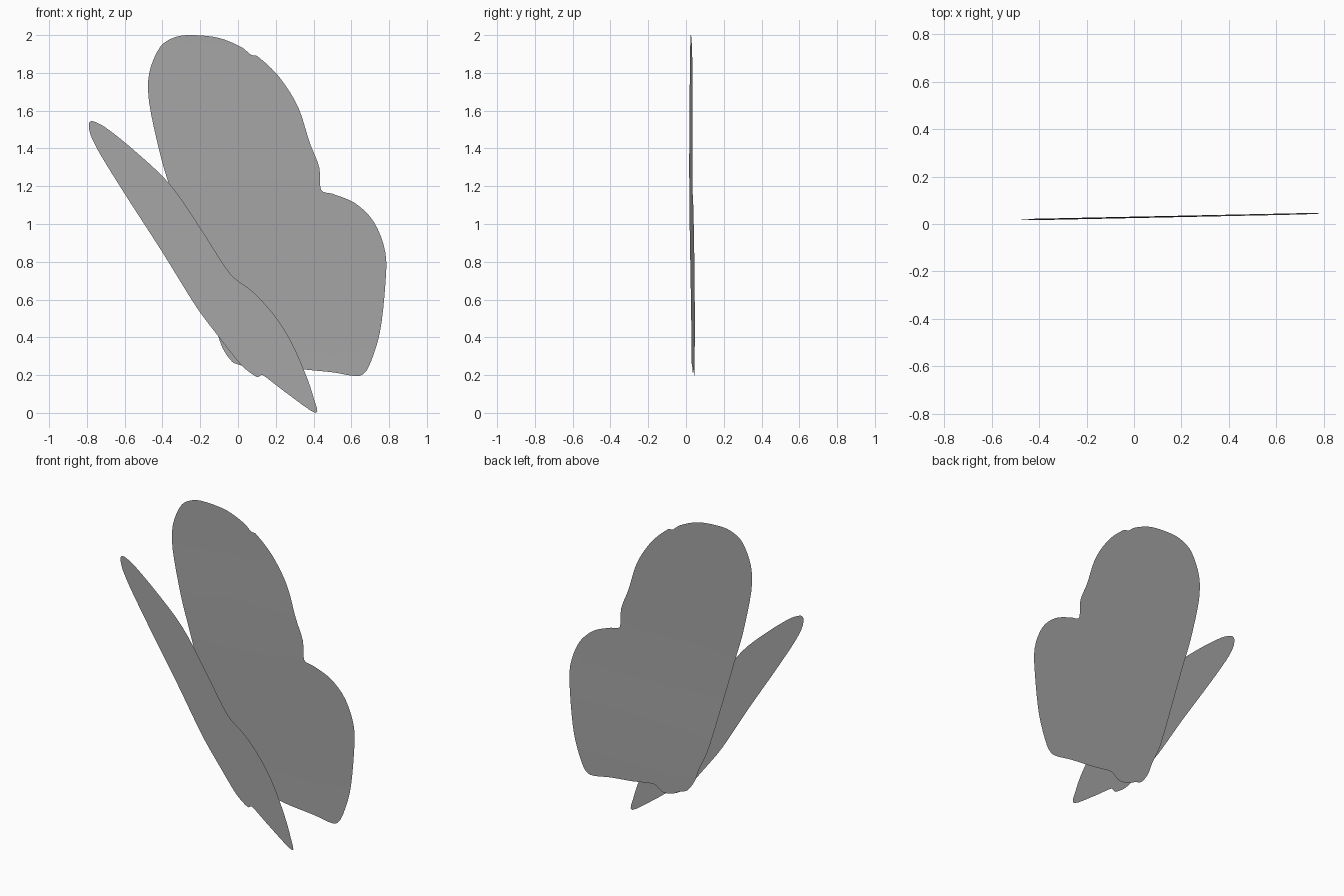
import bpy, bmesh, math
from mathutils import Vector

cube = bpy.data.objects.get("Cube")
if cube:
    bpy.data.objects.remove(cube, do_unlink=True)

GREY = 0.38
grey = bpy.data.materials.new("plain grey")
grey.use_nodes = True
grey.diffuse_color = (GREY, GREY, GREY, 1)
grey.node_tree.nodes["Principled BSDF"].inputs["Base Color"].default_value = (GREY, GREY, GREY, 1)


def smooth_loop(points, steps=4):
    """Closed Catmull-Rom curve through the outline points."""
    pts = [Vector(p) for p in points]
    count = len(pts)
    loop = []
    for i in range(count):
        a, b, c, d = (pts[(i + k - 1) % count] for k in range(4))
        # Limit the tangents so short spans beside long ones stay tidy
        span = (c - b).length
        start, end = (c - a) / 2, (d - b) / 2
        for tangent in (start, end):
            if tangent.length > span:
                tangent.length = span
        for s in range(steps):
            t = s / steps
            u = 1 - t
            loop.append(b * (u * u * (1 + 2 * t)) + c * (t * t * (3 - 2 * t))
                        + start * (t * u * u) - end * (t * t * u))
    return loop


def make_wing(name, points, depth, cuts=0):
    """Fill an outline as a thin sheet, bent by the depth rule y = depth(x, z)."""
    bm = bmesh.new()
    verts = [bm.verts.new((p.x, 0, p.y)) for p in smooth_loop(points)]
    face = bm.faces.new(verts)
    face.normal_update()
    if face.normal.y > 0:
        face.normal_flip()
    bmesh.ops.triangulate(bm, faces=bm.faces[:])
    # Level cuts give the sheet enough vertices to bend
    for i in range(1, cuts):
        bmesh.ops.bisect_plane(bm, geom=bm.verts[:] + bm.edges[:] + bm.faces[:],
                               plane_co=(0, 0, 2 * i / cuts), plane_no=(0, 0, 1))
    for v in bm.verts:
        v.co.y = depth(v.co.x, v.co.z)
    mesh = bpy.data.meshes.new(name)
    bm.to_mesh(mesh)
    bm.free()
    mesh.materials.append(grey)
    mesh.shade_smooth()
    obj = bpy.data.objects.new(name, mesh)
    bpy.context.collection.objects.link(obj)
    return obj


# Broad rear wing with two lobes, clockwise from the top
rear_outline = [
    (-.24, 2), (-.1, 1.985), (.02, 1.935), (.07, 1.895), (.1, 1.89), (.2, 1.8),
    (.28, 1.69), (.33, 1.59), (.38, 1.43), (.43, 1.3), (.44, 1.18), (.5, 1.16),
    (.62, 1.11), (.72, 1.01), (.78, .85), (.78, .68), (.75, .42), (.69, .24),
    (.64, .195), (.5, .215), (.35, .23), (.2, .25), (.14, .215), (.07, .225),
    (.02, .25), (-.03, .27), (-.08, .34), (-.11, .42), (-.18, .58), (-.36, 1.19),
    (-.41, 1.36), (-.47, 1.64), (-.47, 1.8), (-.41, 1.94), (-.33, 1.99),
]
make_wing("rear_wing", rear_outline,
          lambda x, z: .028 + .021 * x + .003 * math.sin(4 * z), cuts=12)

# Narrow front wing, a flat blade from its upper tip to its lower point
front_outline = [
    (-.79, 1.53), (-.77, 1.545), (-.7, 1.51), (-.55, 1.39), (-.36, 1.21),
    (-.2, .98), (-.04, .735), (.08, .64), (.19, .52), (.28, .38), (.36, .2),
    (.4, .08), (.41, 0), (.25, .11), (.13, .2), (.1, .19), (.02, .25),
    (-.1, .4), (-.22, .56), (-.4, .85), (-.6, 1.16), (-.73, 1.37), (-.78, 1.47),
]
make_wing("front_wing", front_outline, lambda x, z: -.046)
